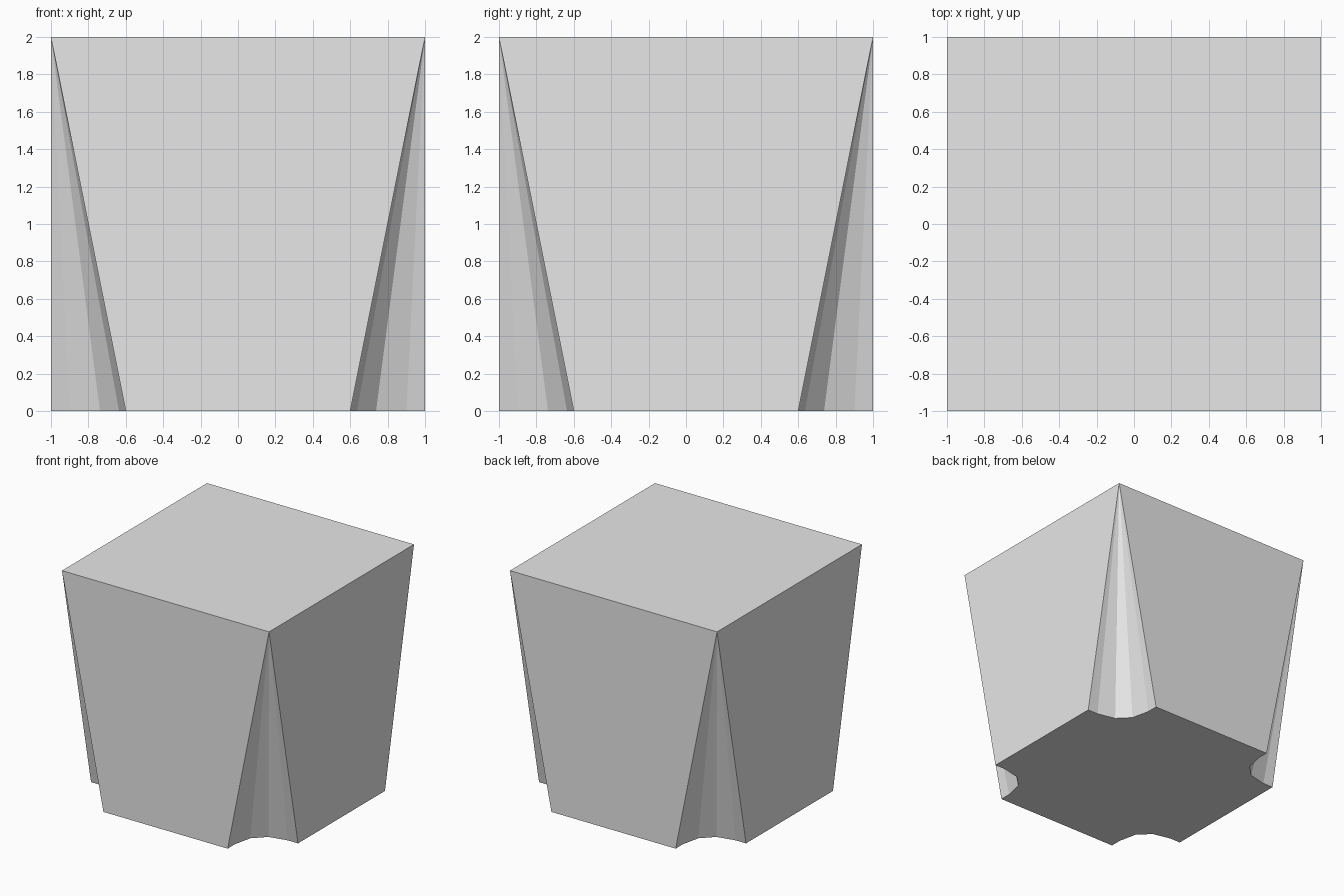
import bpy, bmesh
from math import pi
from mathutils import Matrix, Vector

cube = bpy.data.objects.get("Cube")
if cube:
    bpy.data.objects.remove(cube, do_unlink=True)

# Single grey material
grey = bpy.data.materials.new("light_grey")
grey.use_nodes = True
colour = (0.8, 0.8, 0.8, 1)
grey.diffuse_color = colour
grey.node_tree.nodes["Principled BSDF"].inputs["Base Color"].default_value = colour

HALF, HEIGHT = 1.0, 2.0
# Rounded notch at one bottom corner, measured inward from that corner
NOTCH = [(0, 0.4), (0.1, 0.4), (0.262, 0.364),
         (0.364, 0.262), (0.4, 0.1), (0.4, 0)]

bm = bmesh.new()
tops, notches = [], []
for k in range(4):
    turn = Matrix.Rotation(k * pi / 2, 3, 'Z')
    tops.append(bm.verts.new(turn @ Vector((-HALF, -HALF, HEIGHT))))
    notches.append([bm.verts.new(turn @ Vector((u - HALF, v - HALF, 0)))
                    for u, v in NOTCH])

# Top and notched base
bm.faces.new(tops)
bm.faces.new([v for notch in notches for v in notch][::-1])

for k in range(4):
    n = (k + 1) % 4
    # Flutes tapering up to the top corner
    for a, b in zip(notches[k], notches[k][1:]):
        bm.faces.new((a, b, tops[k]))
    # Flat side between two flutes
    bm.faces.new((notches[k][-1], notches[n][0], tops[n], tops[k]))

bmesh.ops.recalc_face_normals(bm, faces=bm.faces)
mesh = bpy.data.meshes.new("fluted_block")
bm.to_mesh(mesh)
bm.free()
mesh.materials.append(grey)
block = bpy.data.objects.new("fluted_block", mesh)
bpy.context.collection.objects.link(block)
